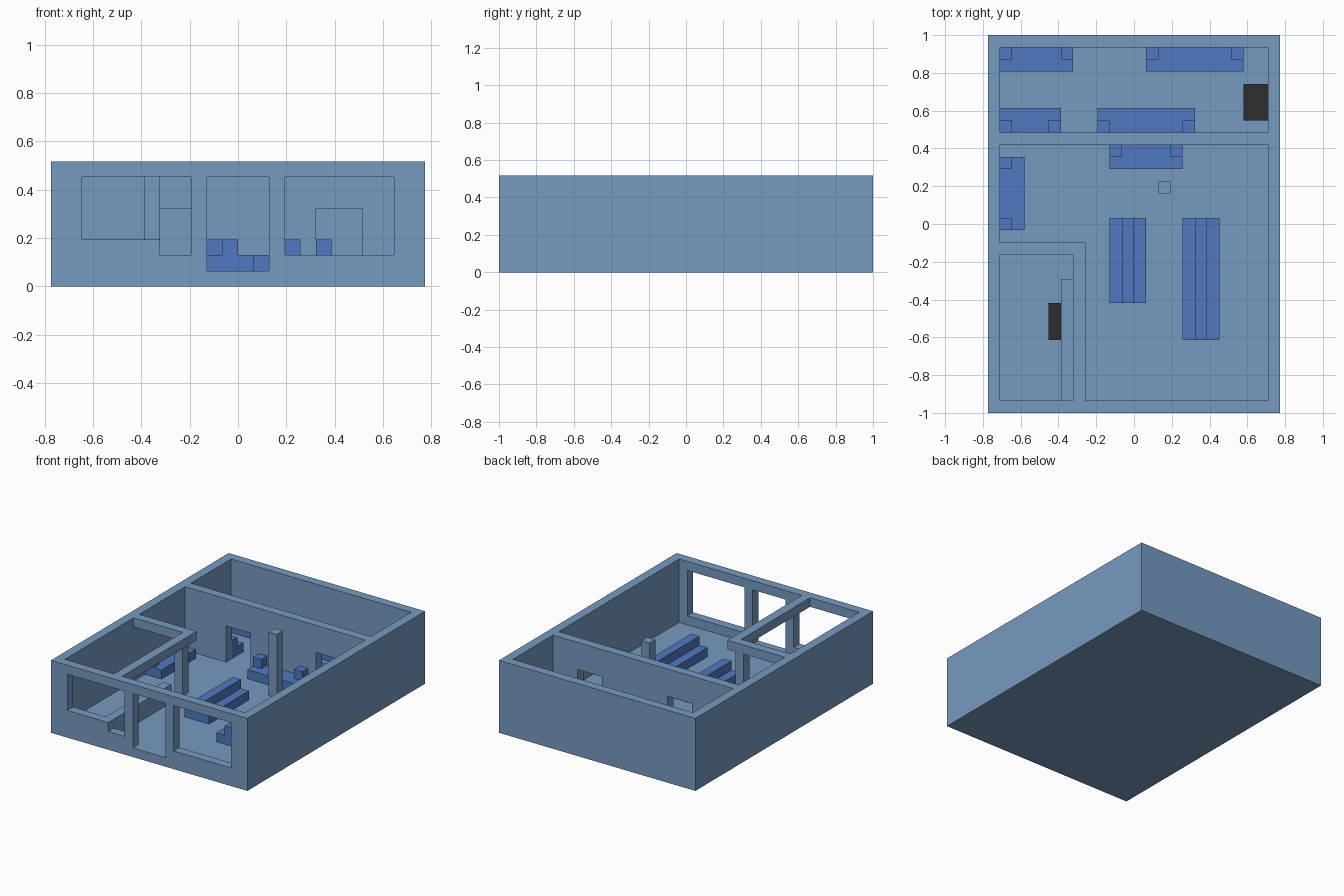
import bpy, bmesh
from mathutils import Vector

cube = bpy.data.objects.get("Cube")
if cube:
    bpy.data.objects.remove(cube, do_unlink=True)

# Building module: 24 wide, 31 deep, 8 high
U = 2 / 31
ORIGIN = Vector((12, 15.5, 0))


def material(name, rgb):
    mat = bpy.data.materials.new(name)
    mat.use_nodes = True
    mat.diffuse_color = (*rgb, 1)
    bsdf = next(n for n in mat.node_tree.nodes if n.type == 'BSDF_PRINCIPLED')
    bsdf.inputs["Base Color"].default_value = (*rgb, 1)
    return mat


WALL = material("wall_blue_grey", (0.181, 0.325, 0.53))
SEAT = material("seat_blue", (0.08, 0.19, 0.53))
DARK = material("charcoal", (0.026, 0.026, 0.026))


def blocks(name, mat, *boxes):
    """One object made of boxes, each given as x0, x1, y0, y1, z0, z1 in modules."""
    bm = bmesh.new()
    for x0, x1, y0, y1, z0, z1 in boxes:
        verts = bmesh.ops.create_cube(bm, size=1)["verts"]
        lo, size = Vector((x0, y0, z0)), Vector((x1 - x0, y1 - y0, z1 - z0))
        for v in verts:
            v.co = (lo + size * 0.5 + v.co * size - ORIGIN) * U
    mesh = bpy.data.meshes.new(name)
    bm.to_mesh(mesh)
    bm.free()
    mesh.materials.append(mat)
    obj = bpy.data.objects.new(name, mesh)
    bpy.context.collection.objects.link(obj)
    return obj


# Floor slab and the closed outer walls
blocks("floor", WALL, (0, 24, 0, 31, 0, 1))
blocks("back_wall", WALL, (0, 24, 30, 31, 1, 8))
blocks("right_wall", WALL, (0, 1, 1, 30, 1, 8))
blocks("left_wall", WALL, (23, 24, 1, 30, 1, 8))

# Front wall: lintel, posts, and sills under the window openings
blocks("front_lintel", WALL, (0, 24, 0, 1, 7, 8))
blocks("front_posts", WALL,
       *[(a, b, 0, 1, 1, 7) for a, b in ((0, 2), (9, 10), (14, 15), (22, 24))])
blocks("front_sills", WALL,
       (2, 7, 0, 1, 1, 3), (7, 9, 0, 1, 1, 2), (15, 22, 0, 1, 1, 2))

# Partition with two doorways leading to the back room
blocks("partition", WALL,
       (1, 23, 22, 23, 5, 8),
       *[(a, b, 22, 23, 1, 5) for a, b in ((1, 6), (9, 17), (20, 23))])

# Corner room: overhead beams, post and counter
blocks("corner_beams", WALL, (1, 8, 13, 14, 7, 8), (7, 8, 1, 13, 7, 8))
blocks("corner_post", WALL, (6, 7, 13, 14, 1, 7))
blocks("counter", WALL, (6, 7, 1, 11, 1, 3))

# Free-standing pillar in the main room
blocks("pillar", WALL, (14, 15, 18, 19, 1, 8))


# Sofas: a long seat with a block at each end of the wall side
def sofa(name, x0, x1, y0, y1, arm_y):
    blocks(name, SEAT, (x0, x1, y0, y1, 1, 2),
           *[(a, a + 1, arm_y, arm_y + 1, 2, 3) for a in (x0, x1 - 1)])


sofa("back_sofa_right", 1, 7, 28, 30, 29)
sofa("back_sofa_left", 13, 21, 28, 30, 29)
sofa("partition_sofa_right", 1, 6, 23, 25, 23)
sofa("partition_sofa_left", 9, 17, 23, 25, 23)
sofa("main_room_sofa", 10, 16, 20, 22, 21)
blocks("side_sofa", SEAT, (1, 3, 15, 21, 1, 2),
       *[(1, 2, y, y + 1, 2, 3) for y in (15, 20)])

# Double benches with a raised central spine
for name, x, y in (("bench_short", 10, 9), ("bench_long", 16, 6)):
    blocks(name, SEAT, (x, x + 3, y, 16, 1, 2), (x + 1, x + 2, y, 16, 2, 3))

# Dark low units behind the counter and in the back room
blocks("counter_unit", DARK, (5, 6, 6, 9, 1, 2))
blocks("back_room_unit", DARK, (21, 23, 24, 27, 1, 2))
